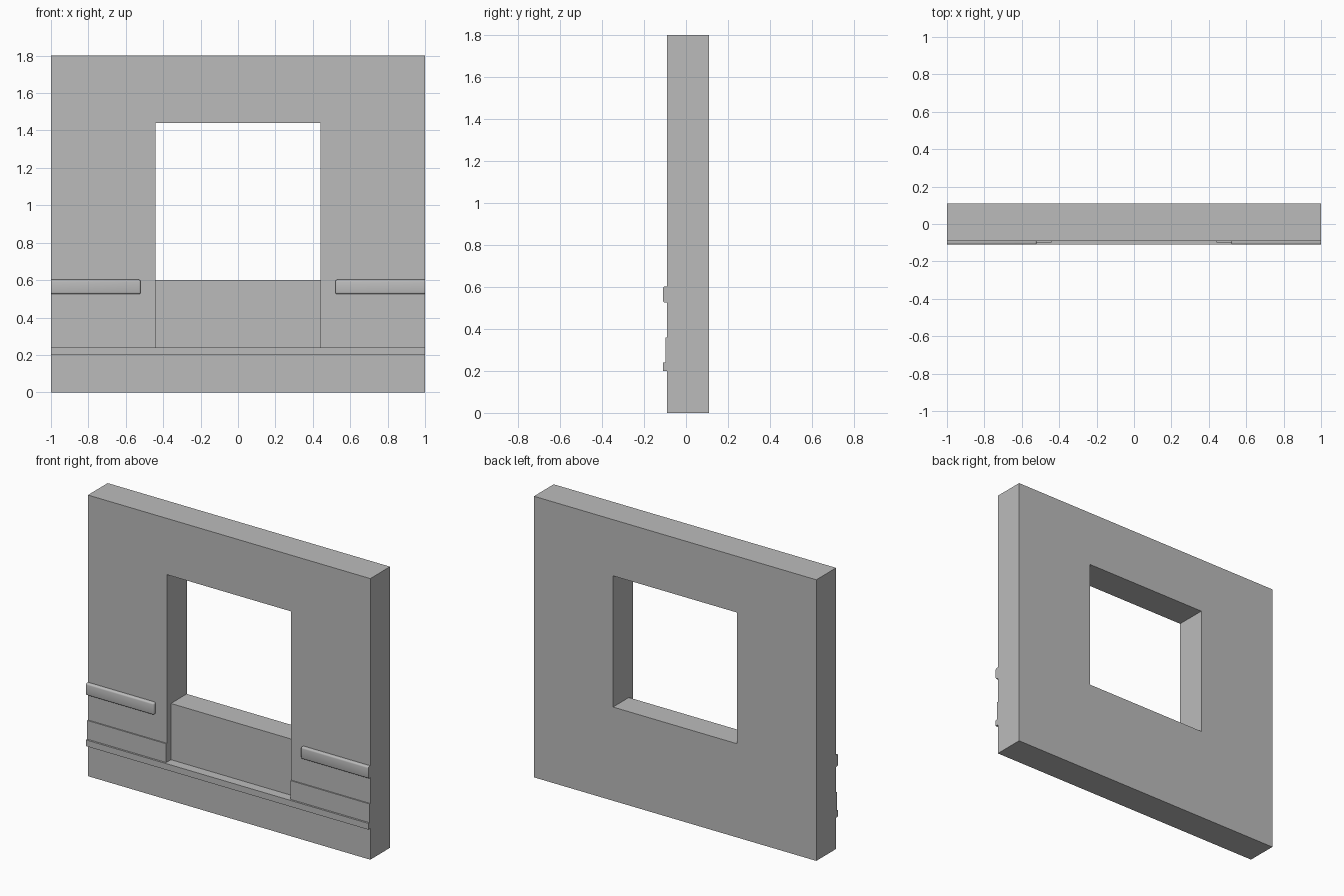
import bpy
import bmesh
import math

if "Cube" in bpy.data.objects:
    bpy.data.objects.remove(bpy.data.objects["Cube"], do_unlink=True)

# Single plaster grey
GREY = (0.5, 0.5, 0.5, 1.0)
plaster = bpy.data.materials.new("plaster_grey")
plaster.use_nodes = True
plaster.diffuse_color = GREY
bsdf = next(n for n in plaster.node_tree.nodes if n.type == "BSDF_PRINCIPLED")
bsdf.inputs["Base Color"].default_value = GREY
bsdf.inputs["Roughness"].default_value = 0.8

FRONT, BACK = -0.09, 0.11
TRIM_FRONT = -0.11
OPENING = 0.44


def prism(name, profile, x0, x1, soften=0.0):
    """Extrude a (y, z) profile along x; optionally round all but the wall-side and outer edges."""
    bm = bmesh.new()
    face = bm.faces.new([bm.verts.new((x0, y, z)) for y, z in profile])
    grown = bmesh.ops.extrude_face_region(bm, geom=[face])["geom"]
    moved = [v for v in grown if isinstance(v, bmesh.types.BMVert)]
    bmesh.ops.translate(bm, verts=moved, vec=(x1 - x0, 0, 0))
    bmesh.ops.recalc_face_normals(bm, faces=bm.faces)
    if soften:
        back = max(y for y, z in profile)

        def exposed(edge):
            at_end = all(abs(v.co.x) > 0.999 for v in edge.verts)
            at_wall = all(v.co.y > back - 0.001 for v in edge.verts)
            return not (at_end or at_wall)

        edges = [e for e in bm.edges if exposed(e)]
        bmesh.ops.bevel(bm, geom=edges, offset=soften, segments=3,
                        profile=0.5, affect="EDGES")
    mesh = bpy.data.meshes.new(name)
    bm.to_mesh(mesh)
    bm.free()
    mesh.materials.append(plaster)
    obj = bpy.data.objects.new(name, mesh)
    bpy.context.collection.objects.link(obj)
    return obj


def rect(y0, y1, z0, z1):
    return [(y0, z0), (y1, z0), (y1, z1), (y0, z1)]


def activate(obj):
    bpy.ops.object.select_all(action="DESELECT")
    obj.select_set(True)
    bpy.context.view_layer.objects.active = obj


# Wall, with a window opening and a shallow recess under the sill
wall = prism("wall", rect(FRONT, BACK, 0, 1.8), -1, 1)
cutter = prism("opening_cutter",
               [(-0.2, 0.24), (-0.05, 0.24), (-0.05, 0.6),
                (0.2, 0.6), (0.2, 1.44), (-0.2, 1.44)], -OPENING, OPENING)
cutter.hide_render = True
cut = wall.modifiers.new("opening", "BOOLEAN")
cut.operation = "DIFFERENCE"
cut.solver = "EXACT"
cut.object = cutter
activate(wall)
bpy.ops.object.modifier_apply(modifier=cut.name)
bpy.data.objects.remove(cutter, do_unlink=True)

# Base ledge across the whole front
prism("base_ledge", rect(TRIM_FRONT, FRONT, 0.2, 0.24), -1, 1)

# Raised band and rounded rail on each side of the opening
for side, sign in (("left", 1), ("right", -1)):
    prism(side + "_raised_band", rect(-0.098, FRONT, 0.24, 0.36),
          sign * OPENING, sign)
    rail = prism(side + "_rail", rect(TRIM_FRONT, FRONT, 0.525, 0.602),
                 sign * 0.52, sign, soften=0.01)
    activate(rail)
    bpy.ops.object.shade_smooth_by_angle(angle=math.radians(40))
